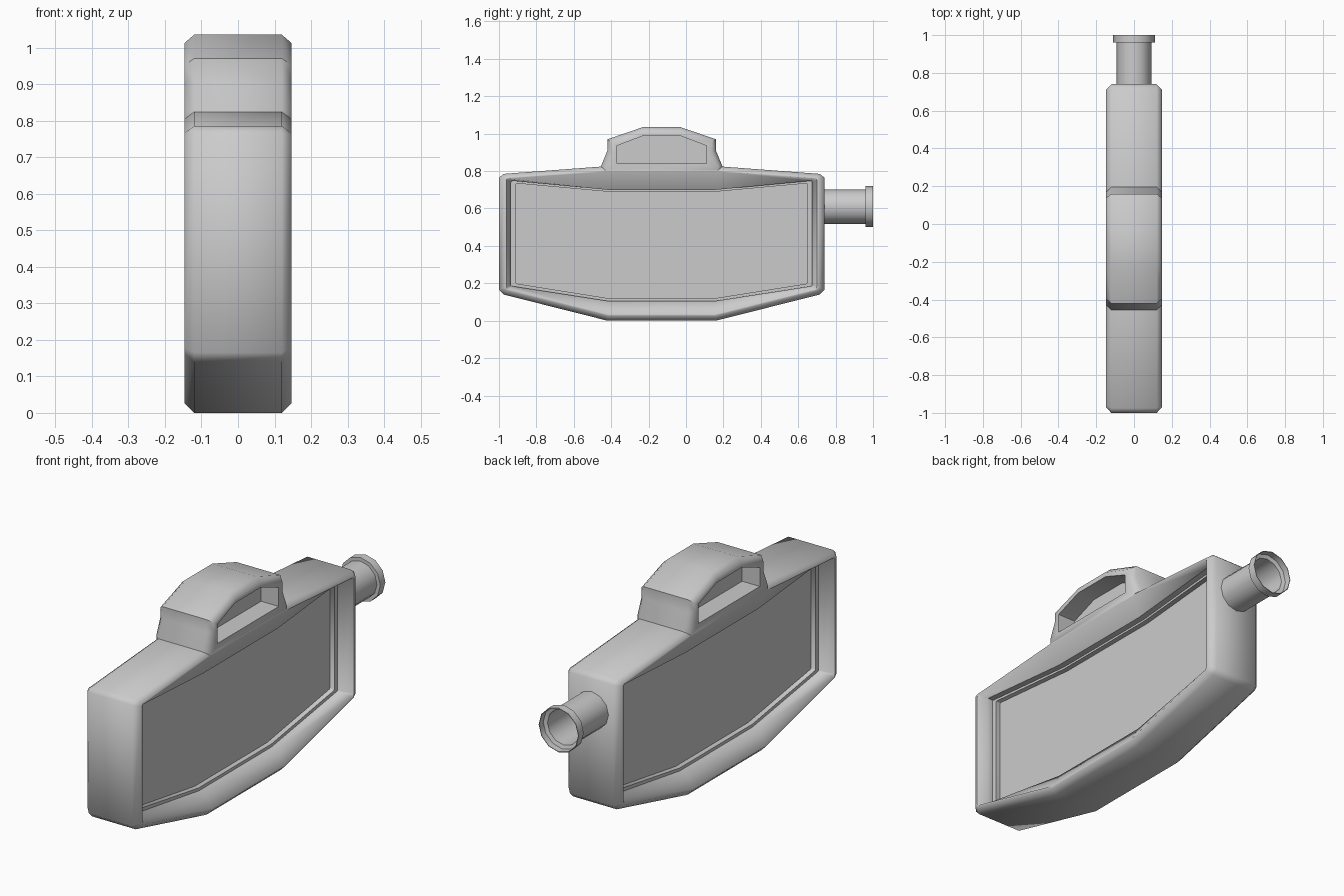
import bpy, bmesh, math

if "Cube" in bpy.data.objects:
    bpy.data.objects.remove(bpy.data.objects["Cube"])

CY = -0.13  # centre of the symmetrical body along y


def finish(name, bm):
    bmesh.ops.recalc_face_normals(bm, faces=bm.faces)
    me = bpy.data.meshes.new(name)
    bm.to_mesh(me)
    bm.free()
    ob = bpy.data.objects.new(name, me)
    bpy.context.collection.objects.link(ob)
    bpy.context.view_layer.objects.active = ob
    ob.select_set(True)
    bpy.ops.object.shade_smooth_by_angle(angle=math.radians(52))
    ob.select_set(False)
    return ob


def loft(name, rings):
    """Skin equal-count rings of 3D points and cap both ends."""
    bm = bmesh.new()
    loops = [[bm.verts.new(p) for p in r] for r in rings]
    n = len(loops[0])
    for a, b in zip(loops, loops[1:]):
        for i in range(n):
            j = (i + 1) % n
            bm.faces.new((a[i], a[j], b[j], b[i]))
    bm.faces.new(loops[0])
    bm.faces.new(loops[-1])
    return finish(name, bm)


def symmetric_shell(name, levels):
    """levels: (x, half outline of (u, z)) from recess floor out to the edge."""
    def ring(x, half):
        pts = [(u, z) for u, z in half] + [(-u, z) for u, z in reversed(half)]
        return [(x, CY + u, z) for u, z in pts]
    right = [ring(x, h) for x, h in levels]
    left = [ring(-x, h) for x, h in reversed(levels)]
    return loft(name, right + left)


# Body: chamfered case with stepped, recessed panels on both sides
outer = [(.29, 0), (.845, .14), (.87, .165), (.87, .765), (.845, .785), (.31, .825)]
rim = [(.287, .027), (.828, .163), (.842, .178), (.842, .757), (.830, .766), (.305, .803)]
lip = [(.286, .034), (.820, .168), (.830, .180), (.830, .752), (.822, .760), (.30, .797)]
slope = [(.285, .105), (.80, .185), (.805, .19), (.805, .742), (.80, .748), (.29, .70)]
panel = [(.285, .12), (.775, .198), (.78, .203), (.78, .73), (.775, .734), (.29, .69)]
symmetric_shell("case_body", [
    (.05, panel), (.075, panel), (.075, slope), (.105, slope),
    (.147, lip), (.147, rim), (.12, outer)])

# Handle: raised block with a recessed window on both sides
h_outer = [(.10, 1.035), (.29, .97), (.29, .91), (.325, .825), (.325, .785)]
h_rim = [(.095, 1.012), (.268, .952), (.268, .905), (.30, .828), (.30, .80)]
window = [(.10, .988), (.24, .935), (.24, .90), (.24, .87), (.24, .84)]
symmetric_shell("top_handle", [
    (.05, window), (.147, window), (.147, h_rim), (.12, h_outer)])

# Spout: thin hollow twelve-sided tube with an end flange
profile = [(.092, .73), (.092, .96), (.11, .96), (.11, 1.0),
           (.107, 1.0), (.107, .968), (.088, .962), (.088, .742)]
loft("spout", [
    [(r * math.cos(math.tau * i / 12), y, .61 + r * math.sin(math.tau * i / 12))
     for i in range(12)] for r, y in profile])
